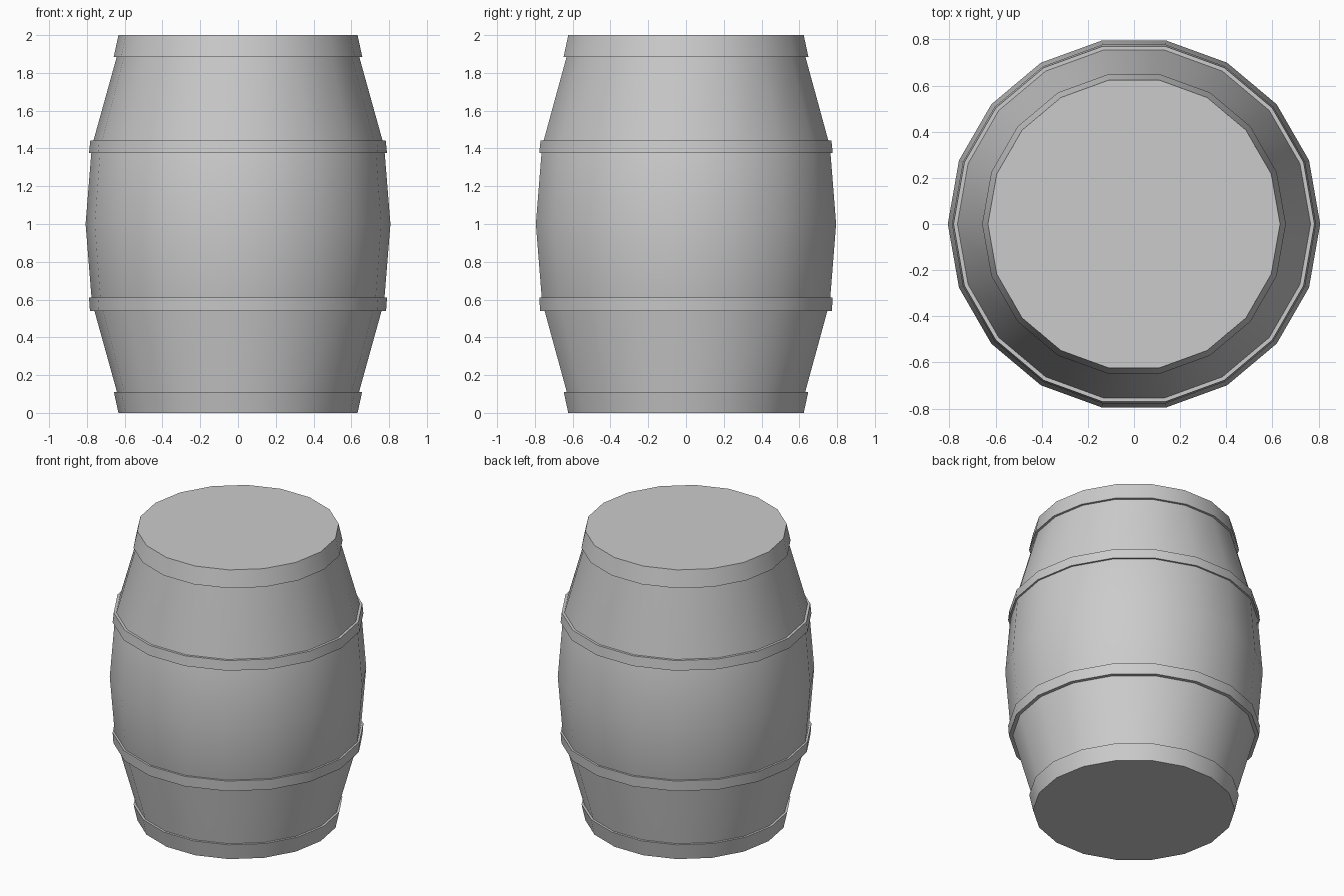
import bpy, bmesh, math

if "Cube" in bpy.data.objects:
    bpy.data.objects.remove(bpy.data.objects["Cube"])

SIDES = 18


def ring(bm, r, z):
    return [bm.verts.new((r * math.cos(2 * math.pi * i / SIDES),
                          r * math.sin(2 * math.pi * i / SIDES), z))
            for i in range(SIDES)]


def lathe(name, profile, closed):
    """Spin an (r, z) profile; closed = band loop, otherwise cap both ends."""
    bm = bmesh.new()
    rings = [ring(bm, r, z) for r, z in profile]
    pairs = list(zip(rings, rings[1:]))
    if closed:
        pairs.append((rings[-1], rings[0]))
    else:
        bm.faces.new(rings[0])
        bm.faces.new(rings[-1])
    for a, b in pairs:
        for i in range(SIDES):
            j = (i + 1) % SIDES
            bm.faces.new((a[i], a[j], b[j], b[i]))
    bmesh.ops.recalc_face_normals(bm, faces=bm.faces)
    mesh = bpy.data.meshes.new(name)
    bm.to_mesh(mesh)
    bm.free()
    obj = bpy.data.objects.new(name, mesh)
    bpy.context.collection.objects.link(obj)
    bpy.ops.object.select_all(action='DESELECT')
    obj.select_set(True)
    bpy.context.view_layer.objects.active = obj
    bpy.ops.object.shade_smooth_by_angle(angle=math.radians(30))
    return obj


# Barrel body: bulging upper half, mirrored downwards about z = 1
upper = [(0.807, 1.0), (0.774, 1.41), (0.642, 1.885), (0.632, 2.0)]
lower = [(r, 2 - z) for r, z in reversed(upper[1:])]
lathe("barrel_body", lower + upper, closed=False)

# Hoops: raised bands at the ends and around the belly
hoops = {
    "top_hoop": [(0.625, 1.885), (0.658, 1.885), (0.633, 2.0), (0.62, 1.999)],
    "upper_belly_hoop": [(0.75, 1.375), (0.789, 1.375), (0.782, 1.442), (0.75, 1.442)],
    "lower_belly_hoop": [(0.75, 0.54), (0.784, 0.54), (0.789, 0.612), (0.75, 0.612)],
    "bottom_hoop": [(0.62, 0.001), (0.633, 0.0), (0.657, 0.11), (0.625, 0.11)],
}
for name, profile in hoops.items():
    lathe(name, profile, closed=True)
